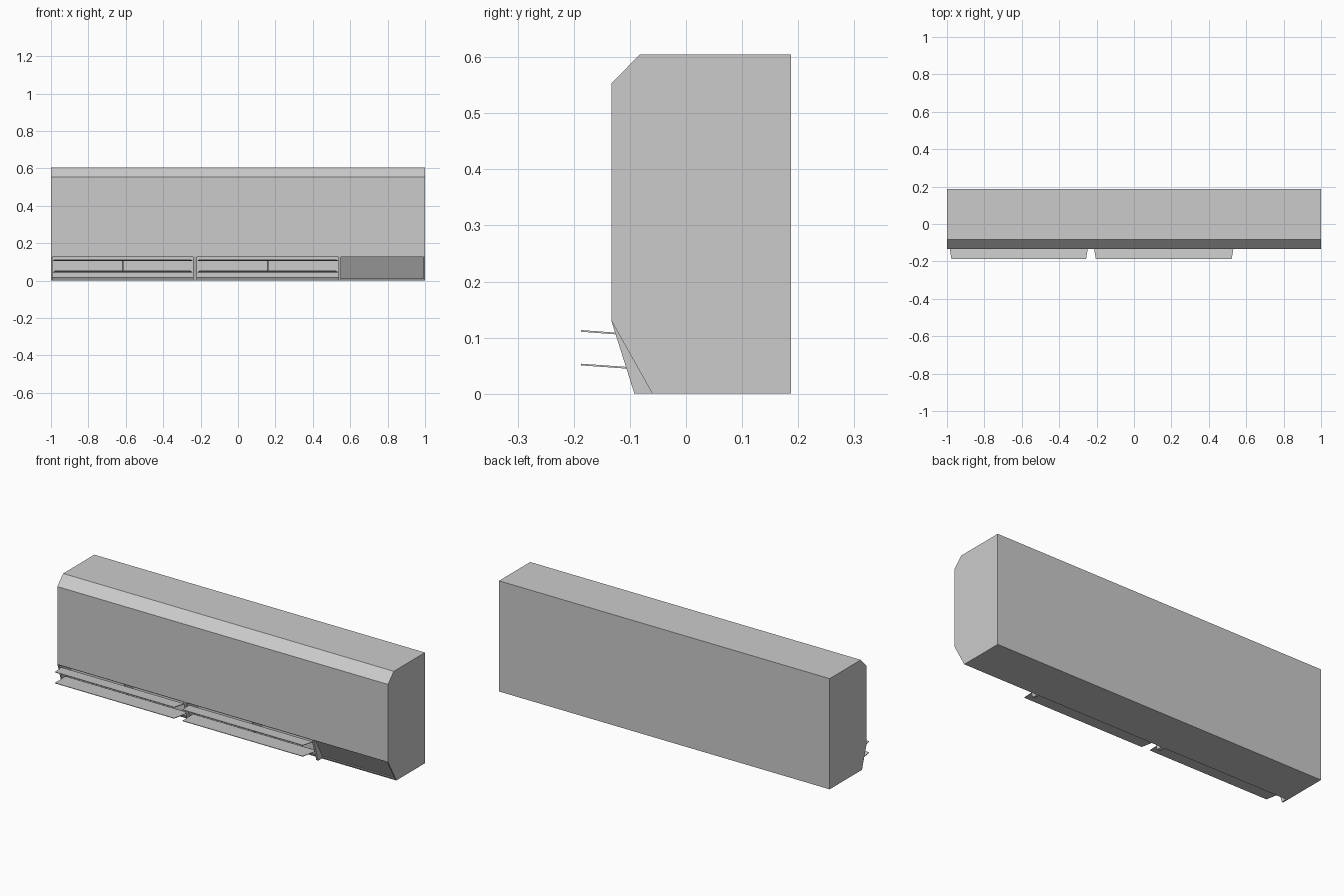
import bpy, bmesh

if "Cube" in bpy.data.objects:
    bpy.data.objects.remove(bpy.data.objects["Cube"])

def prism(name, profile, x0, x1):
    # extrude a (y, z) profile along x
    bm = bmesh.new()
    a = [bm.verts.new((x0, y, z)) for y, z in profile]
    b = [bm.verts.new((x1, y, z)) for y, z in profile]
    bm.faces.new(a)
    bm.faces.new(b[::-1])
    n = len(a)
    for i in range(n):
        bm.faces.new((a[i], b[i], b[(i + 1) % n], a[(i + 1) % n]))
    bmesh.ops.recalc_face_normals(bm, faces=bm.faces)
    me = bpy.data.meshes.new(name)
    bm.to_mesh(me)
    bm.free()
    ob = bpy.data.objects.new(name, me)
    bpy.context.collection.objects.link(ob)
    return ob

# casing with chamfered top edge and sloped underside front
body = prism("casing", [(0.187, 0), (0.187, 0.605), (-0.082, 0.605), (-0.133, 0.553),
                        (-0.133, 0.13), (-0.06, 0)], -1, 1)

def cut(name, profile, x0, x1):
    c = prism(name, profile, x0, x1)
    c.hide_render = True
    c.hide_viewport = True
    m = body.modifiers.new(name, 'BOOLEAN')
    m.object = c
    m.solver = 'EXACT'

# shallow panel recess on the right
cut("panel_cutter", [(-0.2, 0.01), (-0.056, 0.01), (-0.12, 0.126), (-0.2, 0.126)], 0.55, 0.993)

outlets = [(-0.992, -0.24), (-0.22, 0.538)]
for i, (x0, x1) in enumerate(outlets):
    # air outlet opening
    cut(f"outlet_cutter_{i}", [(-0.2, 0.018), (-0.03, 0.018), (-0.03, 0.125), (-0.2, 0.125)], x0, x1)
    # swing flaps, tapered to the front
    for j, (z, yb, zb) in enumerate([(0.112, -0.115, 0.1065), (0.052, -0.08, 0.0445)]):
        f = prism(f"flap_{i}_{j}", [(-0.187, z + .0015), (yb, zb + .0015), (yb, zb - .0015), (-0.187, z - .0015)],
                  x0 + 0.004, x1 - 0.004)
        mid = (x0 + x1) / 2
        for v in f.data.vertices:
            if v.co.y < -0.18:
                v.co.x += 0.012 if v.co.x < mid else -0.012
    # centre strut behind the flaps
    mid = (x0 + x1) / 2
    prism(f"strut_{i}", [(-0.118, 0.108), (-0.03, 0.108), (-0.03, 0.045), (-0.082, 0.045)], mid - .003, mid + .003)

# triangular cheeks between the outlets
for i, (x0, x1) in enumerate([(-1, -0.992), (-0.24, -0.22), (0.538, 0.55)]):
    prism(f"cheek_{i}", [(-0.133, 0.13), (-0.06, 0), (-0.092, 0)], x0, x1)
